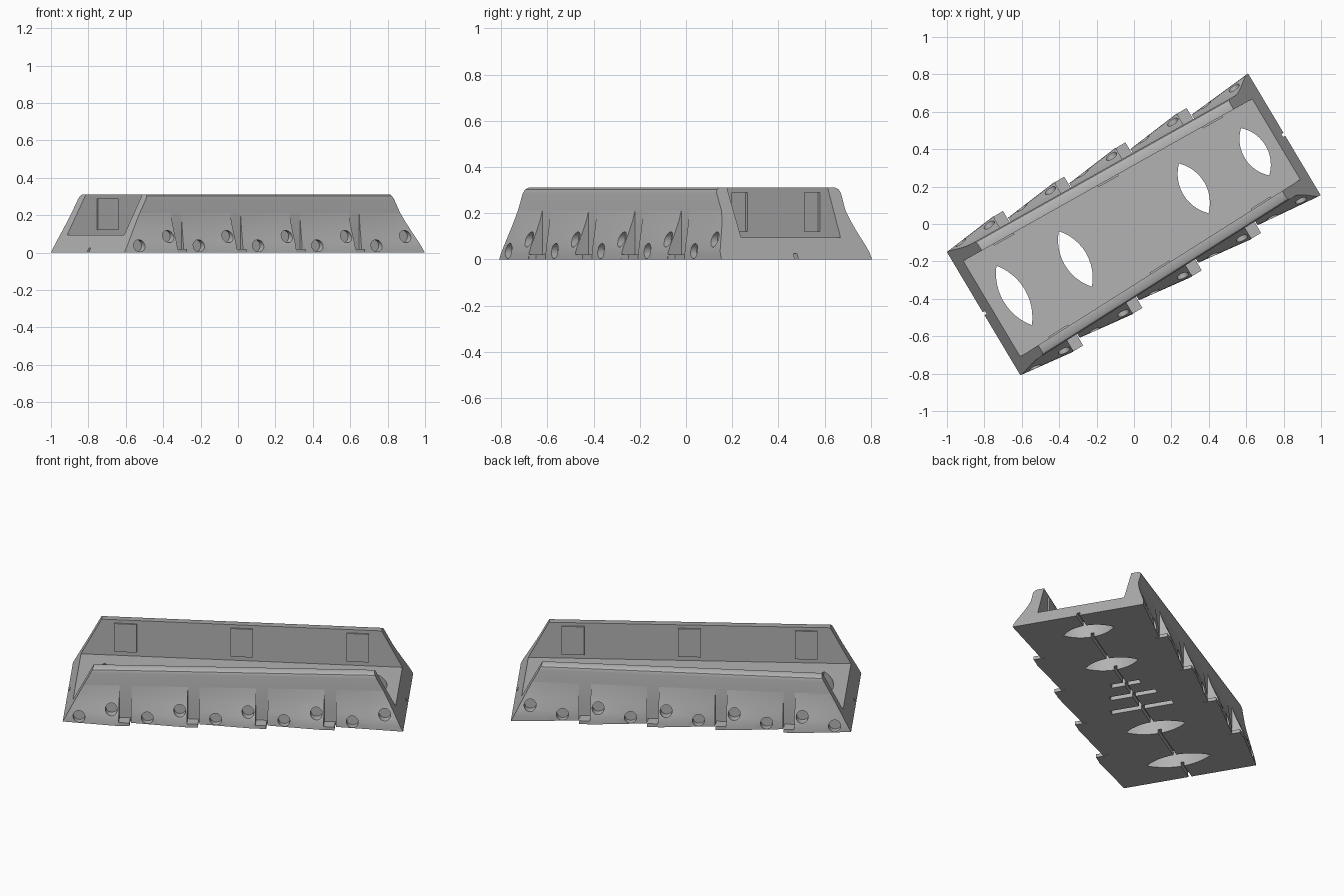
import bpy, bmesh, math
from mathutils import Matrix

if "Cube" in bpy.data.objects:
    bpy.data.objects.remove(bpy.data.objects["Cube"])

ROT = Matrix.Rotation(math.radians(30.8), 4, 'Z')
HALF, SLOPE, H = 0.936, 0.53, 0.31        # half length, end slant, height
FLOOR, BAND = 0.095, 0.212                # floor top, top of the flared panels
PITCH, PANEL = 0.375, 0.31                # panel spacing and length

gray = bpy.data.materials.new("gray")
gray.diffuse_color = (0.45, 0.45, 0.45, 1)
gray.use_nodes = True
gray.node_tree.nodes["Principled BSDF"].inputs["Base Color"].default_value = gray.diffuse_color


def inner(u):                             # inner wall, tapering along the length
    return 0.274 - 0.0264 * u


def outer(u):
    return inner(u) + 0.06


def loft(name, rings):
    """Closed solid through matching rings of (u, v, z) points."""
    bm = bmesh.new()
    rows = [[bm.verts.new(p) for p in r] for r in rings]
    n = len(rows[0])
    for a, b in zip(rows, rows[1:]):
        for i in range(n):
            j = (i + 1) % n
            bm.faces.new((a[i], a[j], b[j], b[i]))
    bm.faces.new(rows[0])
    bm.faces.new(rows[-1])
    bmesh.ops.recalc_face_normals(bm, faces=bm.faces)
    bm.transform(ROT)
    me = bpy.data.meshes.new(name)
    bm.to_mesh(me)
    bm.free()
    me.materials.append(gray)
    ob = bpy.data.objects.new(name, me)
    bpy.context.collection.objects.link(ob)
    return ob


def box(name, u0, u1, v0, v1, z0, z1):
    return loft(name, [[(u, v0, z0), (u, v1, z0), (u, v1, z1), (u, v0, z1)] for u in (u0, u1)])


def activate(ob):
    bpy.ops.object.select_all(action='DESELECT')
    ob.select_set(True)
    bpy.context.view_layer.objects.active = ob


def cut(ob, cutters):
    activate(ob)
    for c in cutters:
        m = ob.modifiers.new("cut", 'BOOLEAN')
        m.operation, m.solver, m.object = 'DIFFERENCE', 'EXACT', c
        bpy.ops.object.modifier_apply(modifier=m.name)


# Trough body: U-shaped section with slanted ends
def body_ring(side):
    right = [(1, -1, 0), (1, 0, 0), (1, 0, 0.285), (1, -0.006, 0.302), (1, -0.02, H),
             (0, 0, H), (0, 0, FLOOR)]
    pts = []
    for kind, off, z in right[1:]:
        u = side * (HALF - SLOPE * z)
        pts.append((u, (outer(u) if kind else inner(u)) + off, z))
    return pts + [(u, -v, z) for u, v, z in reversed(pts)]


body = loft("trough_body", [body_ring(-1), body_ring(1)])

# Lens-shaped openings, centre groove and slots in the floor
cutters = []
for u0, length in ((-0.746, 0.37), (-0.365, 0.346), (0.372, 0.31), (0.754, 0.295)):
    h, w, n = length / 2, 0.065, 12
    r = (h * h + w * w) / (2 * w)
    a = math.asin(h / r)
    arc = [(r * math.cos(-a + 2 * a * i / n) - (r - w), r * math.sin(-a + 2 * a * i / n))
           for i in range(n + 1)]
    ring = arc + [(-x, y) for x, y in arc[-2:0:-1]]
    cutters.append(loft("lens_cutter", [[(u0 + x, y, z) for x, y in ring] for z in (-0.05, 0.2)]))
cutters.append(box("groove_cutter", -1.1, 1.1, -0.009, 0.009, -0.05, 0.025))
for u0, length in ((0.142, 0.17), (0.015, 0.27), (-0.13, 0.36)):
    cutters.append(box("slot_cutter", u0 - 0.018, u0 + 0.018, -length / 2, length / 2, -0.05, 0.05))

# Flared side panels with two round sockets each, and ledges in the gaps
profile = ((0.0, 1.0), (0.03, 0.95), (0.06, 0.8), (0.09, 0.61), (0.13, 0.37), (0.17, 0.16), (BAND, 0.0))
parts, dimples = [body], []
for s in (1, -1):
    for k in range(5):
        a = -HALF + k * PITCH
        b = HALF if k == 4 else a + PANEL

        def offset(z_frac, t):
            return (0.025 + 0.045 * t) * z_frac

        rings = []
        for t in (0, 0.5, 1):
            ring = []
            for z, f in profile:
                lim = HALF - SLOPE * z
                u = max(-lim, min(lim, a + (b - a) * t))
                ring.append((u, s * (outer(u) + offset(f, t)), z))
            back = [(u, s * (outer(u) - 0.008), z) for u, v, z in (ring[-1], ring[0])]
            rings.append(ring + back)
        panel = loft("side_panel", rings)

        # Sockets: low one near the start, high one near the end
        holes = []
        for d, z, f in ((0.09, 0.036, 0.92), (0.268, 0.086, 0.63)):
            u = a + d
            v = outer(u) + offset(f, d / PANEL)
            circle = [(0.033 * math.cos(i * math.pi / 12), 0.033 * math.sin(i * math.pi / 12))
                      for i in range(24)]
            holes.append(loft("socket_cutter", [[(u + x, s * (v + w), z + y) for x, y in circle]
                                                for w in (-0.035, 0.08)]))
        cut(panel, holes)
        dimples += holes
        parts.append(panel)
        if k < 4:
            v = outer(b)
            parts.append(box("gap_ledge", b - 0.002, b + 0.06, s * (v - 0.01), s * (v + 0.068), 0, 0.02))

    # Raised plates on the inner walls
    for u0 in (-0.64, 0, 0.64):
        rings = [[(u, s * (inner(u) - 0.009), 0.12), (u, s * (inner(u) + 0.004), 0.12),
                  (u, s * (inner(u) + 0.004), 0.29), (u, s * (inner(u) - 0.009), 0.29)]
                 for u in (u0 - 0.062, u0 + 0.062)]
        parts.append(loft("inner_plate", rings))

cut(body, cutters + dimples)
for c in cutters + dimples:
    bpy.data.objects.remove(c)
for p in parts:
    activate(p)
    bpy.ops.object.shade_smooth_by_angle(angle=math.radians(30))
